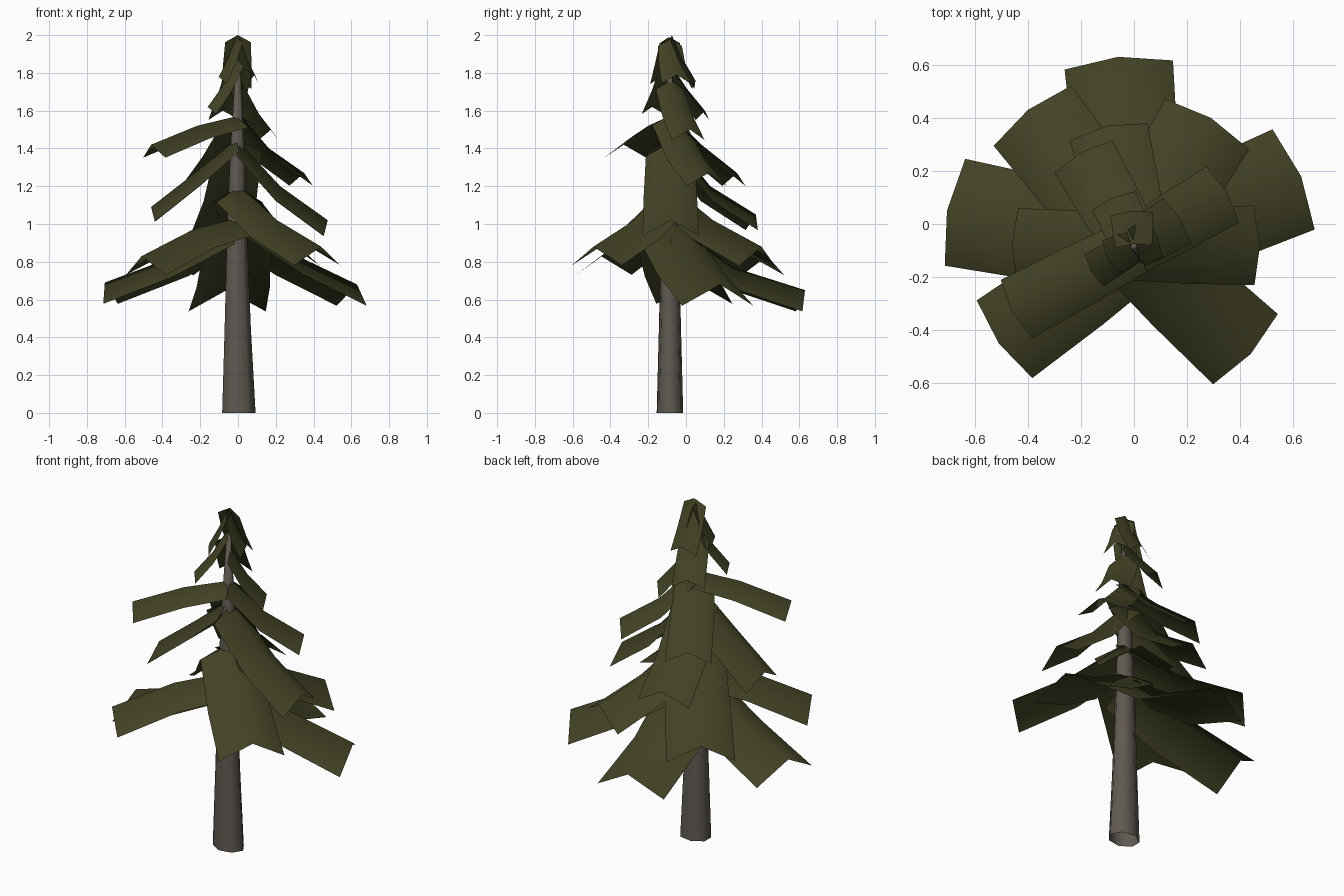
import bpy, bmesh, math
from mathutils import Vector

if "Cube" in bpy.data.objects:
    bpy.data.objects.remove(bpy.data.objects["Cube"])


def material(name, rgb):
    m = bpy.data.materials.new(name)
    m.diffuse_color = (*rgb, 1)
    m.use_nodes = True
    m.node_tree.nodes["Principled BSDF"].inputs["Base Color"].default_value = m.diffuse_color
    return m


bark = material("bark grey brown", (0.115, 0.10, 0.082))
needles = material("dark olive needles", (0.056, 0.055, 0.019))
AX = Vector((0, -0.085, 0))  # trunk axis


def finish(bm, name, mat):
    me = bpy.data.meshes.new(name)
    bm.to_mesh(me)
    bm.free()
    me.materials.append(mat)
    for p in me.polygons:
        p.use_smooth = True
    ob = bpy.data.objects.new(name, me)
    bpy.context.collection.objects.link(ob)
    return ob


# trunk: tapered seven-sided tube, open at the bottom
bm = bmesh.new()
rings = []
for z, rx, ry, cx in [(0, .093, .072, 0), (.45, .073, .06, -.005),
                      (.95, .056, .048, -.008), (1.4, .04, .034, -.004), (1.85, .012, .012, 0)]:
    rings.append([bm.verts.new((cx + rx * math.cos(2 * math.pi * i / 7),
                                AX.y + ry * math.sin(2 * math.pi * i / 7), z)) for i in range(7)])
for a, b in zip(rings, rings[1:]):
    for i in range(7):
        bm.faces.new((a[i], a[(i + 1) % 7], b[(i + 1) % 7], b[i]))
bm.faces.new(rings[-1])
finish(bm, "trunk", bark)


# bough: bent strip with a raised middle ridge, drooping on both sides
def bough(name, x, y, hw, z_end, z_mid, z_root, root=0.85):
    end = Vector((x, y, z_end))
    d = Vector((x, y, 0)) - AX
    mid = AX + d * 0.47 + Vector((0, 0, z_mid))
    start = AX + Vector((0, 0, z_root)) + d.normalized() * 0.01
    d.normalize()
    side = Vector((-d.y, d.x, 0))
    bm = bmesh.new()
    rows = []
    for c, w in ((start, hw * root), (mid, hw * 0.95), (end, hw)):
        off = Vector((0, 0, -0.55 * w)) - d * 0.15 * w
        rows.append([bm.verts.new(c + side * w + off), bm.verts.new(c),
                     bm.verts.new(c - side * w + off)])
    for a, b in zip(rows, rows[1:]):
        for i in range(2):
            bm.faces.new((a[i], b[i], b[i + 1], a[i + 1]))
    finish(bm, name, needles)


tiers = {
    "lower_bough": [
        (-.705, .05, .205, .69, .83, .99),
        (.63, .18, .205, .68, .84, 1.02),
        (-.06, .63, .205, .65, .77, 1.0),
        (-.51, -.45, .18, .83, .97, 1.03),
        (.44, -.49, .18, .88, 1.02, 1.2),
        (-.40, .43, .185, .83, .98, 1.2),
        (.29, .40, .185, .88, 1.02, 1.2)],
    "middle_bough": [
        (-.46, -.08, .14, 1.09, 1.28, 1.45),
        (.475, -.08, .15, 1.02, 1.2, 1.43),
        (-.10, .37, .15, 1.05, 1.2, 1.45),
        (-.46, -.33, .125, 1.42, 1.52, 1.57),
        (.35, .12, .122, 1.27, 1.4, 1.58),
        (-.20, .27, .125, 1.27, 1.42, 1.58)],
    "upper_bough": [
        (.175, .02, .10, 1.5, 1.62, 1.76),
        (-.08, .10, .09, 1.6, 1.72, 1.84),
        (-.16, -.18, .07, 1.62, 1.74, 1.87),
        (.09, -.05, .08, 1.79, 1.88, 1.98),
        (-.01, .05, .08, 1.76, 1.88, 2.0),
        (-.10, -.13, .07, 1.78, 1.89, 1.99)],
}
for tier, boughs in tiers.items():
    for i, b in enumerate(boughs):
        bough(f"{tier}_{i + 1}", *b)
